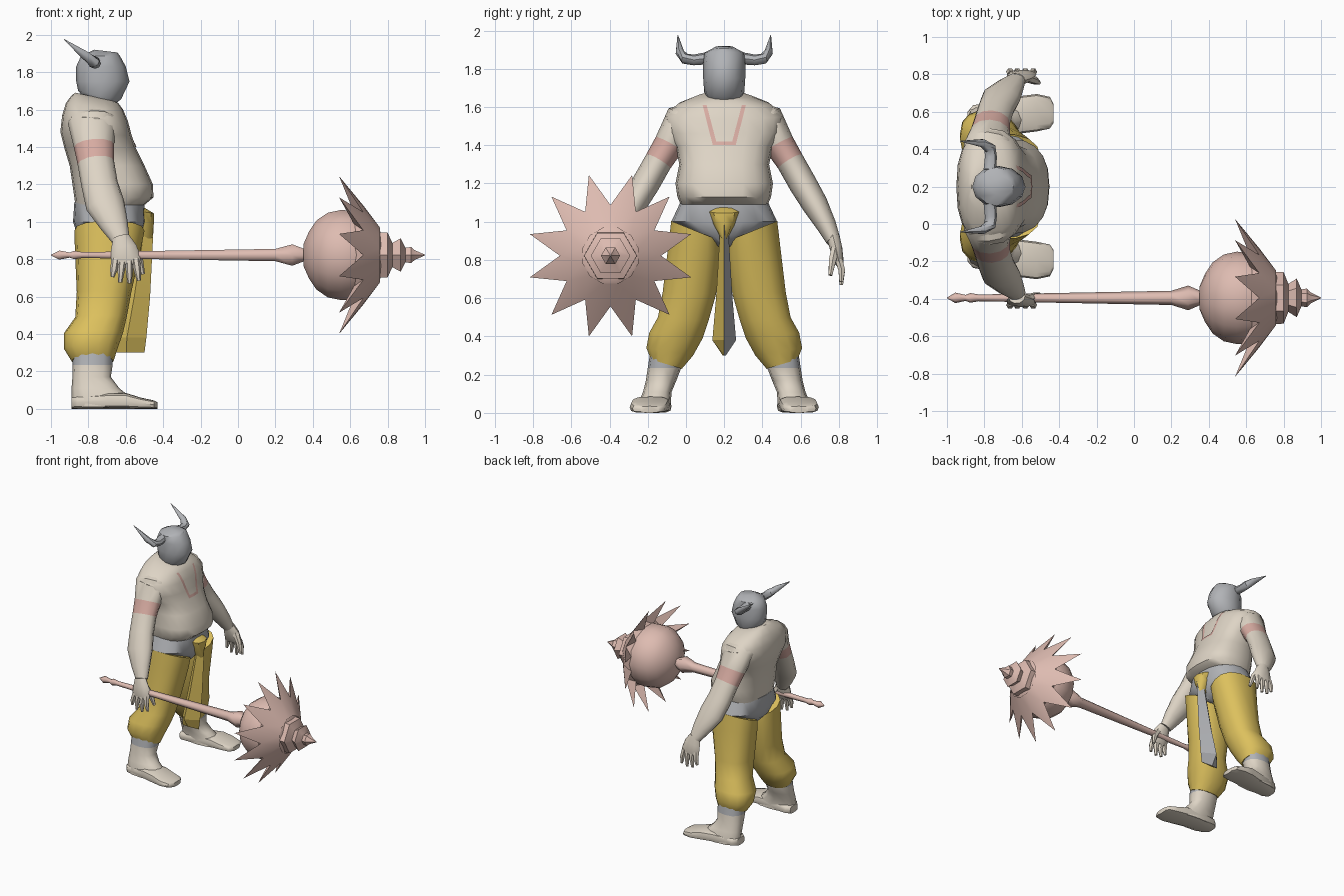
import bpy, math
from mathutils import Vector
from mathutils.bvhtree import BVHTree
import bmesh

if "Cube" in bpy.data.objects:
    bpy.data.objects.remove(bpy.data.objects["Cube"])

CY = 0.2                                   # mirror plane of the figure
MY, MZ = -0.395, 0.822                     # mace axis
X, Y, Z = Vector((1, 0, 0)), Vector((0, 1, 0)), Vector((0, 0, 1))


def material(name, rgb):
    m = bpy.data.materials.new(name)
    m.diffuse_color = (*rgb, 1)
    m.use_nodes = True
    m.node_tree.nodes["Principled BSDF"].inputs["Base Color"].default_value = m.diffuse_color
    return m


SKIN = material("pale_skin", (0.73, 0.66, 0.56))
PAINT = material("body_paint", (0.68, 0.41, 0.36))
YELLOW = material("yellow_cloth", (0.72, 0.53, 0.11))
GREY = material("grey_cloth_and_helmet", (0.44, 0.45, 0.47))
PINK = material("pink_metal", (0.73, 0.50, 0.44))


def make(name, verts, faces, mats, rule=None, angle=45):
    me = bpy.data.meshes.new(name)
    me.from_pydata([tuple(v) for v in verts], [], faces)
    bm = bmesh.new()
    bm.from_mesh(me)
    bmesh.ops.recalc_face_normals(bm, faces=bm.faces)
    bm.to_mesh(me)
    bm.free()
    for m in mats:
        me.materials.append(m)
    if rule:
        for i, p in enumerate(me.polygons):
            p.material_index = rule(i, p)
    me.shade_smooth()
    me.set_sharp_from_angle(angle=math.radians(angle))
    ob = bpy.data.objects.new(name, me)
    bpy.context.collection.objects.link(ob)
    return ob


def ring(c, u, v, n, p=1.0):
    """Superellipse of n points around c with half axes u, v."""
    f = lambda t: math.copysign(abs(t) ** p, t) if abs(t) > 1e-6 else 0
    return [c + u * f(math.cos(2 * math.pi * i / n)) + v * f(math.sin(2 * math.pi * i / n))
            for i in range(n)]


def loft(name, rings, mats, rule=None, angle=45):
    n = len(rings[0])
    faces = [(k * n + i, k * n + (i + 1) % n, (k + 1) * n + (i + 1) % n, (k + 1) * n + i)
             for k in range(len(rings) - 1) for i in range(n)]
    faces += [tuple(range(n))[::-1], tuple(range((len(rings) - 1) * n, len(rings) * n))]
    return make(name, [v for r in rings for v in r], faces, mats, rule, angle)


def slices(rows, n, p=1.0):
    """Sections: back z, front z, back x, front x, half width."""
    return [ring(Vector(((b + f) / 2, CY, (zb + zf) / 2)),
                 Vector(((f - b) / 2, 0, (zf - zb) / 2)), Y * w, n, p) for zb, zf, b, f, w in rows]


def tube(name, s, pts, n, mats, rule=None, shift=0):
    """Limb along points: x, outward offset, z, radius along x, radius across."""
    c = [Vector((x, CY + s * (d + shift), z)) for x, d, z, _, _ in pts]
    rings = []
    for i, (_, _, _, a, b) in enumerate(pts):
        t = (c[min(i + 1, len(c) - 1)] - c[max(i - 1, 0)]).normalized()
        u = (X - t * X.dot(t)).normalized()
        rings.append(ring(c[i], u * a, t.cross(u) * b, n))
    return loft(name, rings, mats, rule)


def lathe(name, prof, n, angle=45):
    """Turned part on the mace axis: x, radius."""
    return loft(name, [ring(Vector((x, MY, MZ)), Y * r, Z * r, n) for x, r in prof],
                [PINK], None, angle)


# --- torso, waist, helmet ---
torso = loft("torso", slices([
    (1.69, 1.645, -.87, -.66, .09), (1.675, 1.635, -.89, -.64, .14),
    (1.635, 1.60, -.92, -.615, .24), (1.57, 1.54, -.94, -.59, .31),
    (1.48, 1.46, -.95, -.57, .30), (1.40, 1.39, -.93, -.545, .255),
    (1.30, 1.30, -.90, -.50, .235), (1.20, 1.20, -.885, -.455, .255),
    (1.13, 1.13, -.875, -.452, .245), (1.09, 1.09, -.87, -.50, .228)], 20, .8), [SKIN])
loft("waist_cloth", slices([
    (1.105, 1.105, -.875, -.50, .228), (1.0, 1.0, -.882, -.495, .277),
    (.93, .93, -.86, -.515, .16), (.87, .87, -.80, -.57, .04)], 20, .88), [GREY])
loft("helmet", slices([
    (1.66, 1.625, -.82, -.665, .085), (1.70, 1.655, -.855, -.625, .105),
    (1.75, 1.75, -.865, -.58, .11), (1.83, 1.83, -.865, -.60, .11),
    (1.885, 1.885, -.84, -.63, .103), (1.92, 1.905, -.77, -.645, .05)], 12), [GREY])

# --- painted collar line on the chest ---
me = torso.data
bvh = BVHTree.FromPolygons([v.co for v in me.vertices], [tuple(p.vertices) for p in me.polygons])
outer = [(-.113, 1.61), (-.06, 1.40), (.06, 1.40), (.113, 1.61)]
inner = [(-.092, 1.61), (-.042, 1.42), (.042, 1.42), (.092, 1.61)]
verts = []
for k in range(3):
    for j in range(9):
        for path in (outer, inner):
            (y0, z0), (y1, z1) = path[k], path[k + 1]
            y, z = CY + y0 + (y1 - y0) * j / 8, z0 + (z1 - z0) * j / 8
            hit = bvh.ray_cast(Vector((1, y, z)), -X)[0]
            verts.append(Vector((hit.x + .005, y, z)))
make("chest_paint", verts, [(2 * i, 2 * i + 1, 2 * i + 3, 2 * i + 2)
                            for i in range(len(verts) // 2 - 1) if i % 9 != 8], [PAINT])

# --- knot and hanging sash ---
loft("sash_knot", slices([
    (1.09, 1.075, -.56, -.50, .045), (1.06, 1.045, -.56, -.45, .078),
    (1.0, .99, -.56, -.45, .06), (.91, .91, -.56, -.46, .015)], 8), [YELLOW])
sash = []
for z, b, f, w in [(1.0, -.53, -.45, .02), (.9, -.54, -.455, .025), (.6, -.60, -.47, .043),
                   (.38, -.65, -.49, .062), (.3, -.65, -.50, .008)]:
    m = b + .35 * (f - b)
    sash.append([Vector((b, CY, z)), Vector((m, CY - w, z)),
                 Vector((f, CY, z)), Vector((m, CY + w, z))])
loft("hanging_sash", sash, [YELLOW, GREY], lambda i, p: int(p.normal.y > 0), 20)

# --- mirrored parts ---
for s, side in ((-1, "right_"), (1, "left_")):
    # trouser leg: inner z, outer z, back x, front x, inner and outer offset
    rings = []
    for zi, zo, b, f, i, o in [
            (.90, 1.005, -.875, -.50, .02, .28), (.82, .88, -.872, -.52, .015, .295),
            (.62, .63, -.862, -.57, .04, .325), (.48, .50, -.87, -.595, .08, .35),
            (.39, .42, -.93, -.615, .11, .395), (.30, .34, -.93, -.645, .16, .41),
            (.23, .28, -.89, -.665, .22, .385)]:
        c = Vector(((b + f) / 2, CY + s * (i + o) / 2, (zi + zo) / 2))
        rings.append(ring(c, X * (f - b) / 2, Vector((0, s * (o - i) / 2, (zo - zi) / 2)), 14, .85))
    loft(side + "trouser_leg", rings, [YELLOW])

    # shin with a grey cuff at the top
    rings = []
    for z, b, f, i, o in [(.30, -.885, -.67, .22, .39), (.235, -.885, -.67, .225, .40),
                          (.17, -.885, -.68, .25, .41), (.11, -.89, -.635, .275, .425),
                          (.05, -.89, -.56, .28, .45), (.01, -.89, -.54, .28, .45)]:
        rings.append(ring(Vector(((b + f) / 2, CY + s * (i + o) / 2, z)),
                          X * (f - b) / 2, Y * (o - i) / 2, 12, .85))
    loft(side + "shin", rings, [SKIN, GREY], lambda i, p: int(i < 12))

    # foot: x, offset, half width, height
    rings = [ring(Vector((x, CY + s * d, h / 2)), Y * w, Z * h / 2, 12, .6) for x, d, w, h in [
        (-.89, .35, .05, .06), (-.86, .355, .08, .07), (-.70, .37, .09, .085),
        (-.60, .385, .10, .085), (-.52, .395, .10, .06), (-.45, .395, .085, .045),
        (-.43, .39, .05, .035)]]
    loft(side + "foot", rings, [SKIN])

    # arm with painted band
    tube(side + "arm", s, [
        (-.79, .14, 1.575, .12, .06), (-.78, .225, 1.535, .13, .088),
        (-.77, .288, 1.405, .108, .08), (-.76, .345, 1.315, .098, .073),
        (-.74, .41, 1.20, .098, .073), (-.71, .475, 1.09, .105, .068),
        (-.66, .535, .98, .075, .052), (-.625, .572, .90, .048, .038)], 12,
        [SKIN, PAINT], lambda i, p: int(24 <= i < 36))

    # hand, the right one a little further out around the shaft
    g = .02 if s < 0 else 0
    tube(side + "palm", s, [(-.626, .57, .92, .045, .036), (-.61, .585, .86, .07, .034),
                            (-.60, .60, .79, .08, .026), (-.60, .605, .77, .07, .015)],
         10, [SKIN], None, g)
    for k, (x0, x1, z1) in enumerate([(-.655, -.672, .705), (-.618, -.63, .675),
                                      (-.582, -.58, .67), (-.547, -.53, .685)]):
        tube(side + "finger_%d" % (k + 1), s, [
            (x0, .60, .80, .022, .022), ((x0 + x1) / 2, .615, .745, .02, .02),
            (x1, .612, z1, .011, .011)], 6, [SKIN], None, g)
    tube(side + "thumb", s, [(-.57, .58, .86, .027, .024), (-.53, .567, .80, .023, .022),
                             (-.508, .555, .72, .011, .011)], 6, [SKIN], None, g)

    # horn: out sideways, then bent up and back
    tube(side + "horn", s, [
        (-.77, .09, 1.855, .034, .032), (-.765, .16, 1.846, .032, .028),
        (-.77, .205, 1.853, .033, .029), (-.81, .232, 1.885, .025, .023),
        (-.93, .243, 1.975, .002, .002)], 8, [GREY])

# --- mace ---
lathe("mace_shaft", [(-1, .002), (-.955, .028), (-.90, .016), (-.875, .026), (-.83, .018),
                     (.20, .038), (.29, .066), (.35, .04), (.40, .04)], 6, 65)
lathe("mace_ball", [(.35, .06), (.38, .13), (.42, .19), (.48, .232), (.55, .247),
                    (.62, .243), (.69, .215), (.74, .17), (.77, .11)], 14)
lathe("mace_finial", [(.72, .14), (.80, .138), (.825, .075), (.87, .103), (.895, .045),
                      (.925, .05), (.945, .03), (1, .002)], 6, 40)
# crown of twelve spikes leaning back over the ball
verts, faces = [], []
for k in range(12):
    a, h = math.radians(15 + 30 * k), math.radians(15)
    for x, r, t in [(.54, .437, a), (.76, .15, a), (.67, .265, a + h), (.62, .235, a)]:
        verts.append(Vector((x, MY + r * math.cos(t), MZ + r * math.sin(t))))
    tip, front, val, back = range(4 * k, 4 * k + 4)
    pval, nfront, nback = (4 * k - 2) % 48, (4 * k + 5) % 48, (4 * k + 7) % 48
    faces += [(tip, val, front), (tip, front, pval), (tip, back, val), (tip, pval, back),
              (front, val, nfront), (back, nback, val), (front, nfront, nback, back)]
make("mace_spikes", verts, faces, [PINK], None, 50)
